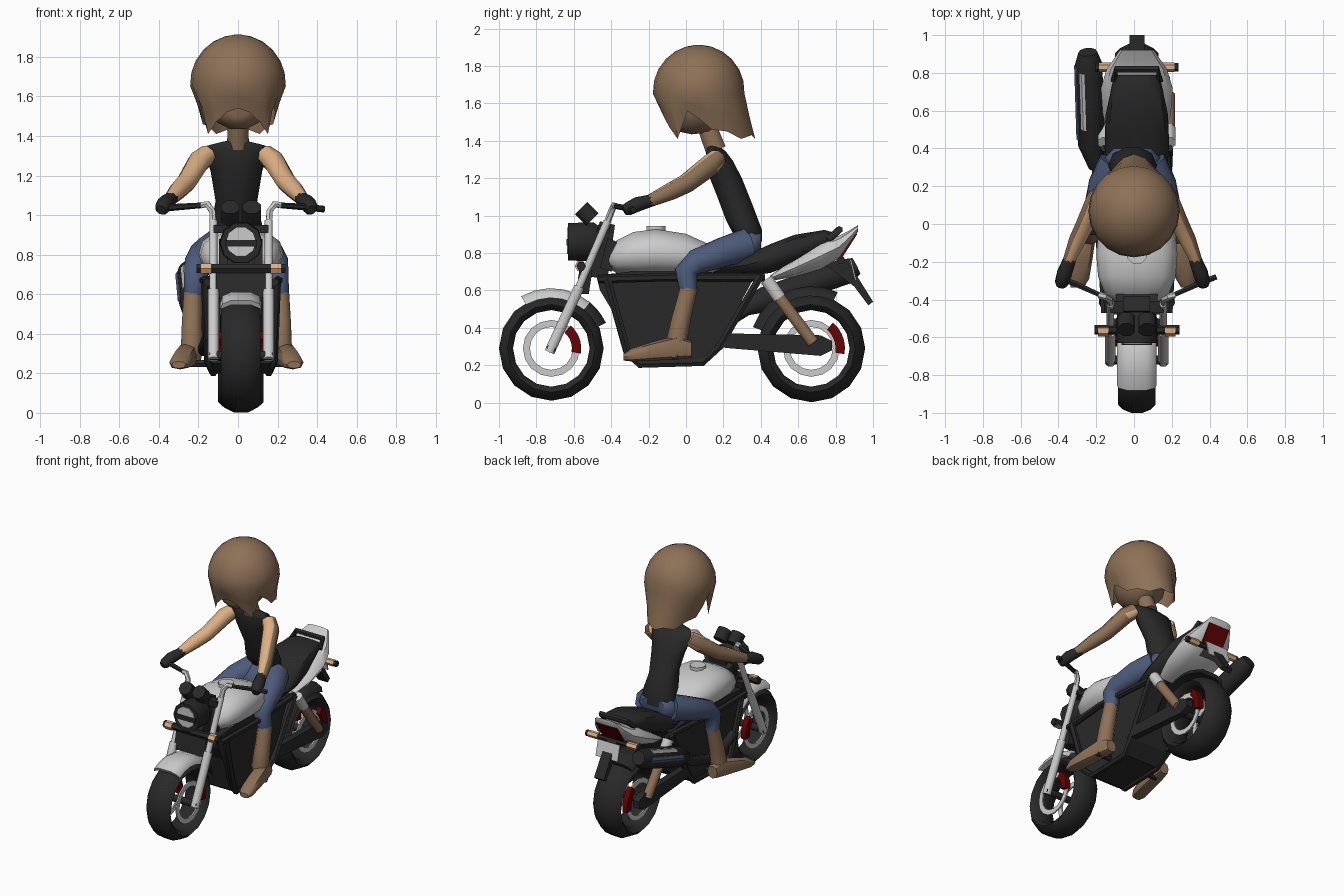
import bpy, bmesh, math
from mathutils import Vector as V

if "Cube" in bpy.data.objects:
    bpy.data.objects.remove(bpy.data.objects["Cube"])

CX, RX = 0.015, -0.008  # centre lines of bike and rider

def mat(name, r, g, b):
    m = bpy.data.materials.new(name)
    m.diffuse_color = (r, g, b, 1)
    m.use_nodes = True
    m.node_tree.nodes["Principled BSDF"].inputs["Base Color"].default_value = m.diffuse_color
    return m

BLACK = mat("black", .022, .022, .023)
GREY = mat("light grey", .60, .60, .60)
BROWN = mat("brown", .27, .165, .095)
SKIN = mat("skin tan", .72, .43, .23)
DENIM = mat("denim blue", .075, .105, .20)
RED = mat("dark red", .13, .001, .001)

def finish(name, bm, m, smooth=True):
    bmesh.ops.recalc_face_normals(bm, faces=bm.faces)
    me = bpy.data.meshes.new(name)
    bm.to_mesh(me)
    bm.free()
    me.materials.append(m)
    if smooth:
        me.polygons.foreach_set("use_smooth", [True] * len(me.polygons))
        me.set_sharp_from_angle(angle=math.radians(50))
    o = bpy.data.objects.new(name, me)
    bpy.context.collection.objects.link(o)
    return o

def skin_rings(name, rings, m, closed=False, caps=(0, -1), smooth=True):
    """Join rings of points into one surface."""
    bm = bmesh.new()
    vs = [[bm.verts.new(p) for p in r] for r in rings]
    n = len(vs[0])
    for i in range(len(vs) if closed else len(vs) - 1):
        a, b = vs[i], vs[(i + 1) % len(vs)]
        for j in range(n):
            k = (j + 1) % n
            bm.faces.new((a[j], a[k], b[k], b[j]))
    for c in () if closed else caps:
        bm.faces.new(vs[c])
    return finish(name, bm, m, smooth)

def tube(name, pts, rad, m, n=8):
    """Tube along points; rad is one radius or one per point."""
    pts = [V(p) for p in pts]
    rad = rad if isinstance(rad, list) else [rad] * len(pts)
    tans = [(pts[min(i + 1, len(pts) - 1)] - pts[max(i - 1, 0)]).normalized() for i in range(len(pts))]
    ref = min((V((1, 0, 0)), V((0, 1, 0)), V((0, 0, 1))), key=lambda a: max(abs(a.dot(t)) for t in tans))
    rings = []
    for p, t, r in zip(pts, tans, rad):
        u = t.cross(ref).normalized()
        w = t.cross(u)
        rings.append([p + r * (u * math.cos(a) + w * math.sin(a)) for a in (math.tau * (k + .5) / n for k in range(n))])
    return skin_rings(name, rings, m)

def pair(name, pts, rad, m, n=8, cx=CX):
    return [tube(f"{side}_{name}", [(cx + s * x, y, z) for x, y, z in pts], rad, m, n)
            for side, s in (("right", 1), ("left", -1))]

def body(name, secs, m, n=12, cx=CX, power=1.0):
    """Loft along y: (y, half width, low z, high z)."""
    def bulge(t):
        return math.copysign(abs(t) ** power, t)
    angles = [math.tau * k / n for k in range(n)]
    rings = [[(cx + w * bulge(math.cos(a)), y, (lo + hi) / 2 + (hi - lo) / 2 * bulge(math.sin(a))) for a in angles]
             for y, w, lo, hi in secs]
    return skin_rings(name, rings, m)

def prism(name, prof, x0, x1, m):
    """Side profile (y, z) pulled across x."""
    return skin_rings(name, [[(CX + x, y, z) for y, z in prof] for x in (x0, x1)], m, smooth=False)

def sweep(name, cy, cz, prof, m, a0=0, a1=360, n=16):
    """Sweep (radius, x) profile round an axle; angle 0 is the back, 90 is up."""
    full = a1 - a0 == 360
    angles = [math.radians(a0 + (a1 - a0) * i / n) for i in range(n if full else n + 1)]
    rings = [[(CX + x, cy + r * math.cos(a), cz + r * math.sin(a)) for r, x in prof] for a in angles]
    return skin_rings(name, rings, m, closed=full)

# wheels, discs, brakes
FY, RY, WZ = -.72, .67, .29
for nm, y, R, w, cal in (("front", FY, .28, .10, .11), ("rear", RY, .288, .115, .13)):
    half = [(.205, -w * .75), (.235, -w), (.262, -w * .75), (R, -w * .3)]
    sweep(nm + "_tyre", y, WZ, half + [(r, -x) for r, x in reversed(half)], BLACK)
    for x in (-w * .85, w * .85):
        sweep(nm + "_brake_disc", y, WZ, [(.115, x - .005), (.152, x - .005), (.152, x + .005), (.115, x + .005)], GREY)
        sweep(nm + "_caliper", y, WZ, [(cal, x * 1.1 - .02), (cal + .05, x * 1.1 - .02), (cal + .05, x * 1.1 + .02),
                                       (cal, x * 1.1 + .02)], RED, -10, 50, 5)
    tube(nm + "_axle", [(CX - .16, y, WZ), (CX + .16, y, WZ)], .025, BLACK)
# mudguards
arch = [(.27, -.105), (.30, -.095), (.322, -.05), (.322, .05), (.30, .095), (.27, .105), (.295, .05), (.295, -.05)]
sweep("front_mudguard", FY, WZ, arch, GREY, 50, 120, 5)
sweep("front_mudguard_tail", FY, WZ, arch, BLACK, 25, 50, 3)
sweep("rear_mudguard", RY, WZ, [(r + .01, x * 1.2) for r, x in arch], BLACK, 65, 160, 7)
# front fork, clamps and handlebar
pair("fork_leg", [(.14, -.73, .27), (.14, -.57, .62)], .03, GREY)
pair("fork_tube", [(.14, -.58, .60), (.14, -.42, .97)], .022, GREY)
pair("handlebar", [(.14, -.43, .94), (.145, -.40, 1.02), (.17, -.385, 1.055), (.20, -.375, 1.05)], .018, GREY, 6)
pair("handlebar_end", [(.19, -.378, 1.05), (.33, -.315, 1.04), (.42, -.28, 1.03)], [.014, .017, .017], BLACK, 6)
prism("lower_clamp", [(-.59, .58), (-.52, .58), (-.50, .71), (-.57, .71)], -.125, .125, BLACK)
prism("upper_clamp", [(-.47, .91), (-.41, .91), (-.41, .95), (-.47, .95)], -.14, .14, BLACK)
prism("steering_head", [(-.56, .68), (-.42, .66), (-.38, .95), (-.46, .97)], -.07, .07, BLACK)
# headlight, gauges and front indicators
tube("headlight", [(CX, -.44, .85), (CX, -.50, .86), (CX, -.63, .86)], [.07, .11, .105], BLACK, 10)
tube("headlight_lens", [(CX, -.62, .865), (CX, -.636, .865)], .075, GREY, 10)
prism("lens_bar", [(-.64, .84), (-.62, .84), (-.62, .875), (-.64, .875)], -.08, .08, BLACK)
pair("gauge", [(.055, -.50, .98), (.055, -.56, 1.04)], .05, BLACK, 8)
tube("front_indicator_bar", [(CX - .2, -.56, .73), (CX + .2, -.56, .73)], .025, BLACK, 6)
pair("front_indicator", [(.15, -.565, .73), (.205, -.565, .73)], .03, SKIN, 6)
pair("indicator_back", [(.20, -.56, .73), (.225, -.56, .73)], .026, BLACK, 6)
# engine block and frame cradle
prism("engine", [(-.48, .68), (-.46, .60), (-.40, .50), (-.33, .25), (-.25, .20), (.10, .21), (.19, .29),
                 (.30, .55), (.37, .68), (.1, .70), (-.3, .70)], -.145, .145, BLACK)
cradle = [(.18, -.42, .66), (.165, -.31, .26), (.14, -.25, .205), (.14, .09, .215), (.16, .18, .30), (.17, .40, .68)]
pair("frame_tube", cradle, .022, BLACK, 6)
pair("top_rail", [(.17, -.47, .66), (.19, -.1, .67), (.15, .42, .67)], .022, BLACK, 6)
pair("foot_peg", [(.13, -.06, .25), (.26, -.06, .25)], .02, BLACK, 6)
# swing arm and shocks
arm = [(.15, .30), (.22, .37), (.72, .36), (.78, .33), (.78, .28), (.72, .25), (.24, .29)]
for s in (-1, 1):
    prism("swing_arm", arm, s * .15 - .025, s * .15 + .025, BLACK)
pair("shock_top", [(.17, .43, .66), (.17, .50, .56)], .038, GREY)
pair("shock_spring", [(.17, .50, .56), (.17, .68, .32)], .034, BROWN)
# exhaust on the left
tube("exhaust_pipe", [(-.14, -.35, .40), (-.17, -.1, .32), (-.18, .2, .42), (-.20, .36, .52)], .035, BLACK)
muffler = [(-.20, .30, .50), (-.225, .42, .55), (-.24, .85, .70), (-.245, .91, .73)]
tube("silencer", muffler, [.04, .072, .072, .05], BLACK, 10)
tube("silencer_guard", [(-.255, .50, .625), (-.265, .80, .73)], .026, GREY, 6)
tube("silencer_strip", [(-.283, .45, .57), (-.295, .84, .70)], .022, DENIM, 6)
# tank, seat and tail
body("tank", [(-.42, .10, .72, .79), (-.37, .17, .69, .87), (-.28, .205, .68, .915), (-.16, .215, .68, .93),
              (0, .20, .68, .905), (.12, .15, .68, .85), (.24, .09, .68, .76)], GREY, 14, power=.85)
tube("tank_cap", [(CX, -.16, .92), (CX, -.16, .945)], .055, GREY, 8)
prism("tank_front_trim", [(-.46, .72), (-.40, .70), (-.37, .86), (-.42, .88)], -.11, .11, BLACK)
body("seat", [(.12, .10, .68, .74), (.32, .165, .68, .79), (.45, .17, .69, .85), (.58, .165, .74, .90),
              (.74, .13, .82, .925), (.79, .11, .86, .91)], BLACK, 10, power=.7)
body("tail", [(.45, .14, .65, .68), (.58, .18, .67, .77), (.72, .19, .71, .86), (.82, .16, .77, .895),
              (.87, .125, .84, .92), (.92, .09, .915, .95)], GREY, 10, power=.7)
rail = [(-.12, .76, .87), (-.11, .82, .925), (.11, .82, .925), (.12, .76, .87)]
tube("grab_rail", [(CX + x, y, z) for x, y, z in rail], .02, BLACK, 6)
prism("tail_light", [(.80, .79), (.835, .775), (.915, .90), (.88, .91)], -.085, .085, RED)
prism("plate_holder", [(.74, .74), (.84, .77), (.90, .70), (1.0, .54), (.975, .52), (.90, .62)], -.04, .04, BLACK)
prism("number_plate", [(.875, .765), (.883, .767), (.912, .655), (.904, .653)], -.09, .09, GREY)
tube("rear_indicator_bar", [(CX - .16, .83, .76), (CX + .16, .83, .76)], .018, BLACK, 6)
pair("rear_indicator", [(.12, .83, .76), (.20, .83, .76)], .024, SKIN, 6)
pair("rear_indicator_back", [(.195, .83, .76), (.22, .83, .76)], .022, BLACK, 6)
# rider torso: (centre y, z, half width, half depth)
secs = [(.33, .88, .12, .08), (.31, .95, .13, .10), (.265, 1.07, .105, .10), (.205, 1.22, .13, .10),
        (.18, 1.31, .16, .075), (.165, 1.35, .15, .055), (.155, 1.37, .06, .04)]
turn = [math.tau * k / 10 for k in range(10)]
skin_rings("vest", [[(RX + w * math.cos(a), y + d * math.sin(a), z - .25 * d * math.sin(a)) for a in turn]
                    for y, z, w, d in secs], BLACK)
body("hips", [(.18, .09, .75, .84), (.25, .15, .73, .90), (.35, .15, .73, .95), (.40, .10, .78, .92)], DENIM, 10, RX)
tube("neck", [(0, .16, 1.35), (0, .11, 1.48)], [.06, .055], BROWN)
# arms (tan, brown on the outer and lower faces) and gloves
for o in pair("arm", [(.14, .17, 1.31), (.19, .13, 1.27), (.25, .0, 1.17), (.29, -.08, 1.13), (.34, -.20, 1.075)],
              [.05, .058, .052, .048, .033], SKIN, 8, RX):
    o.data.materials.append(BROWN)
    for f in o.data.polygons:
        f.material_index = int(f.normal.z < -.5 or f.normal.x * f.center.x > .1)
hand = [(.325, -.17, 1.085), (.36, -.26, 1.06), (.375, -.31, 1.035), (.38, -.33, 1.025)]
pair("glove", hand, [.034, .042, .038, .025], BLACK, 8, RX)
# legs and boots
pair("trouser_leg", [(.09, .32, .84), (.155, .20, .805), (.195, .05, .75), (.205, .0, .70), (.22, .015, .59)],
     [.095, .085, .072, .064, .05], DENIM, 8, RX)
shaft = [(.22, .015, .61), (.225, -.025, .45), (.225, -.05, .33), (.23, -.045, .27)]
pair("boot_shaft", shaft, [.05, .055, .06, .055], BROWN, 8, RX)
for s in (-1, 1):
    o = body("boot_foot", [(.03, .04, .24, .33), (-.05, .05, .23, .36), (-.18, .055, .225, .325),
                           (-.29, .055, .22, .29), (-.335, .035, .225, .26)], BROWN, 8, 0, .8)
    for v in o.data.vertices:
        v.co.x += RX + s * (.235 - v.co.y * .17)
# head
body("head", [(-.09, .06, 1.49, 1.68), (-.06, .13, 1.45, 1.74), (.03, .17, 1.43, 1.78), (.12, .17, 1.44, 1.78),
              (.22, .10, 1.5, 1.7)], BROWN, 14, 0)
# hair: dome, then a ragged hem with fringe, side locks and flicked back
hem = [1.54, 1.52, 1.47, 1.41, 1.56, 1.52, 1.46, 1.45, 1.41, 1.43, 1.41]
turn = [math.tau * k / 20 for k in range(20)]
rings = [[(.242 * math.sin(t) * math.sin(a), .068 - .245 * math.sin(t) * math.cos(a), 1.665 + .248 * math.cos(t))
          for a in turn] for t in (math.radians(d) for d in (4, 16, 31, 46, 62, 77, 93))]
for f in (.5, 1):
    ring = []
    for k, a in enumerate(turn):
        back = max(0, -math.cos(a))
        r = .242 - f * .05 * (1 - back) + f * .06 * back
        x = min(r, .242 - .055 * f) * math.sin(a)
        ring.append((x, .068 - r * math.cos(a), 1.645 + (hem[min(k, 20 - k)] - 1.645) * f))
    rings.append(ring)
skin_rings("hair", rings, BROWN, caps=(0,))
